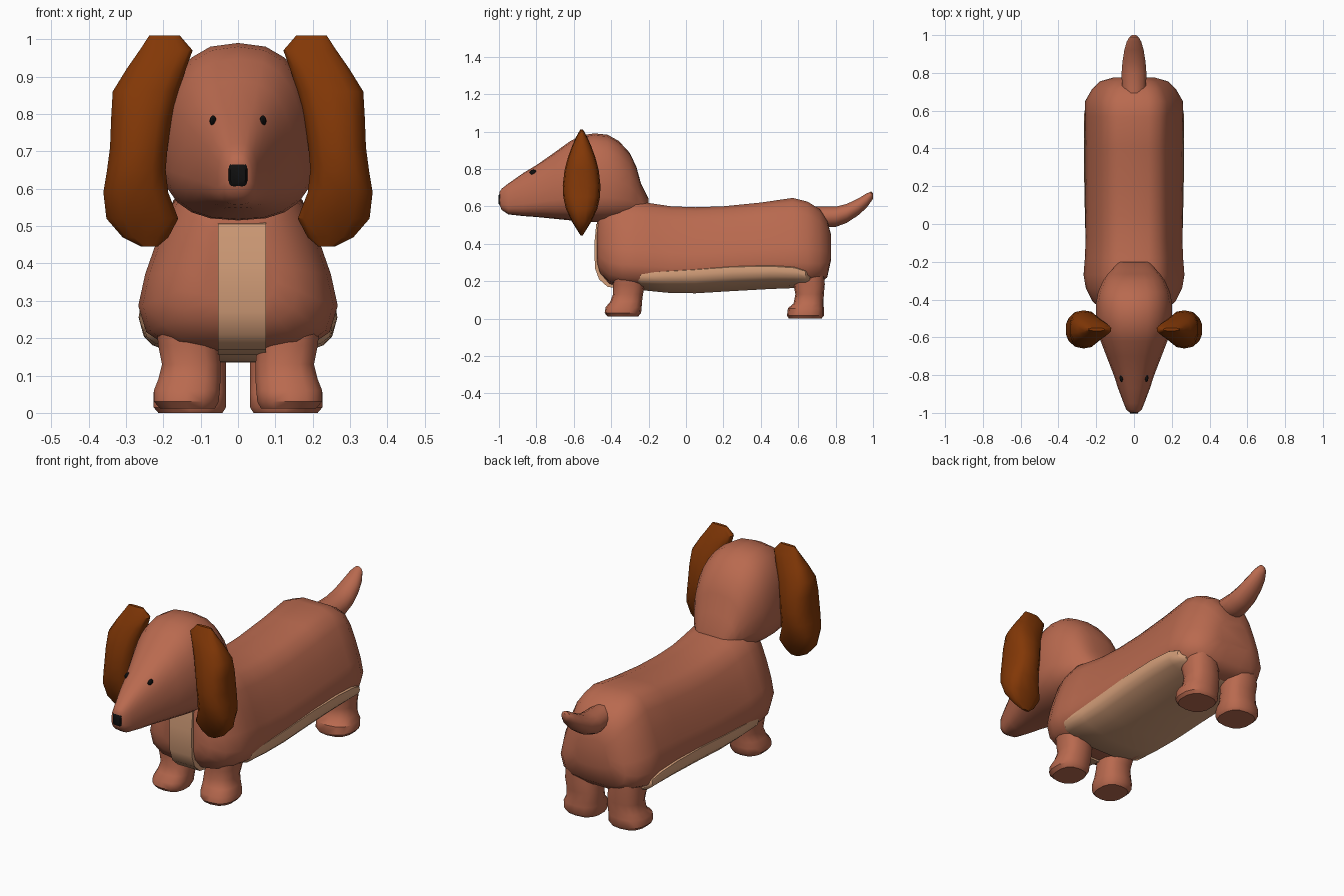
import bpy, bmesh, math
from mathutils import Vector
from mathutils.bvhtree import BVHTree


def material(name, r, g, b):
    m = bpy.data.materials.new(name)
    m.diffuse_color = (r, g, b, 1)
    return m


COAT = material("reddish brown coat", 0.485, 0.143, 0.078)
EAR = material("dark brown ear", 0.225, 0.039, 0.002)
TAN = material("tan belly", 0.67, 0.35, 0.195)
BLACK = material("black", 0.005, 0.005, 0.005)


def finish(bm, name, mat, angle=40):
    bmesh.ops.recalc_face_normals(bm, faces=bm.faces)
    me = bpy.data.meshes.new(name)
    bm.to_mesh(me)
    bm.free()
    ob = bpy.data.objects.new(name, me)
    bpy.context.collection.objects.link(ob)
    me.materials.append(mat)
    bpy.ops.object.select_all(action='DESELECT')
    ob.select_set(True)
    bpy.context.view_layer.objects.active = ob
    bpy.ops.object.shade_smooth_by_angle(angle=math.radians(angle))
    return ob


def loft(name, rings, mat):
    """Skin a list of closed rings and cap both ends."""
    bm = bmesh.new()
    loops = [[bm.verts.new(p) for p in ring] for ring in rings]
    n = len(loops[0])
    for a, b in zip(loops, loops[1:]):
        for i in range(n):
            j = (i + 1) % n
            bm.faces.new((a[i], a[j], b[j], b[i]))
    bm.faces.new(loops[0])
    bm.faces.new(loops[-1])
    return finish(bm, name, mat)


def oval(n=16, e=2.0):
    """Unit superellipse points."""
    pts = []
    for i in range(n):
        t = 2 * math.pi * (i + 0.5) / n
        c, s = math.cos(t), math.sin(t)
        pts.append((math.copysign(abs(c) ** (2 / e), c), math.copysign(abs(s) ** (2 / e), s)))
    return pts


def along_y(rows, e=2.0, n=16, mid=0.5):
    """Rings from rows of (y, z low, z high, half width)."""
    return [[(hw * u, y, lo + (hi - lo) * (mid + v * (1 - mid if v > 0 else mid)))
             for u, v in oval(n, e)] for y, lo, hi, hw in rows]


def along_z(rows, e=2.0, n=14, side=1):
    """Rings from rows of (z, x in, x out, y front, y back)."""
    return [[(side * ((x0 + x1) / 2 + (x1 - x0) / 2 * u), (y0 + y1) / 2 + (y1 - y0) / 2 * v, z)
             for u, v in oval(n, e)] for z, x0, x1, y0, y1 in rows]


def mirrored_section(half, rows):
    """Rings along y from a half section of (u, v) points."""
    full = half + [(-u, v) for u, v in reversed(half)]
    return [[(hw * u, y, lo + (hi - lo) * v) for u, v in full] for y, lo, hi, hw in rows]


# Long body: narrow back, wide low flanks
body_half = [(0.3, 1), (0.52, 0.955), (0.67, 0.835), (0.81, 0.645), (0.93, 0.45), (1, 0.27),
             (0.92, 0.12), (0.68, 0.03), (0.3, 0)]
body_rows = [(-0.475, 0.29, 0.52, 0.1), (-0.46, 0.24, 0.565, 0.16), (-0.41, 0.185, 0.61, 0.22),
             (-0.34, 0.165, 0.625, 0.255), (-0.27, 0.16, 0.63, 0.267), (-0.18, 0.155, 0.615, 0.26),
             (-0.08, 0.15, 0.60, 0.256), (0.05, 0.15, 0.595, 0.256), (0.2, 0.16, 0.60, 0.256),
             (0.4, 0.17, 0.62, 0.257), (0.57, 0.175, 0.645, 0.259), (0.65, 0.175, 0.625, 0.259),
             (0.715, 0.185, 0.585, 0.222), (0.755, 0.22, 0.525, 0.18), (0.775, 0.31, 0.45, 0.11)]
loft("body", mirrored_section(body_half, body_rows), COAT)

# Tan belly pad with a shallow keel
belly_half = [(0.9, 1), (0.985, 0.9), (1, 0.72), (0.97, 0.5), (0.88, 0.33), (0.6, 0.13), (0.25, 0)]
loft("belly", mirrored_section(belly_half, [
    (-0.27, 0.18, 0.24, 0.225), (-0.24, 0.152, 0.255, 0.252), (-0.1, 0.138, 0.265, 0.256),
    (0.05, 0.135, 0.275, 0.26), (0.25, 0.147, 0.29, 0.264), (0.45, 0.158, 0.293, 0.266),
    (0.58, 0.163, 0.283, 0.264), (0.64, 0.166, 0.262, 0.255), (0.662, 0.18, 0.24, 0.225)]), TAN)

# Tan chest strip, extruded sideways from its side profile
chest = [(-0.42, 0.53), (-0.48, 0.505), (-0.49, 0.4), (-0.487, 0.27), (-0.465, 0.21), (-0.42, 0.17),
         (-0.33, 0.155), (-0.33, 0.4)]
loft("chest_strip", [[(x, y, z) for y, z in chest] for x in (-0.053, 0.075)], TAN)

# Head, snout and neck in one skin
head_rows = [(-0.998, 0.61, 0.675, 0.022), (-0.985, 0.58, 0.695, 0.04), (-0.95, 0.557, 0.722, 0.055),
             (-0.87, 0.548, 0.778, 0.085), (-0.8, 0.543, 0.82, 0.108), (-0.7, 0.533, 0.89, 0.147),
             (-0.62, 0.525, 0.948, 0.178), (-0.56, 0.518, 0.98, 0.194), (-0.49, 0.515, 0.99, 0.204),
             (-0.42, 0.515, 0.983, 0.203), (-0.36, 0.52, 0.95, 0.192), (-0.3, 0.53, 0.885, 0.165),
             (-0.265, 0.54, 0.81, 0.14), (-0.24, 0.54, 0.72, 0.115), (-0.2, 0.54, 0.64, 0.085)]
head = loft("head", along_y(head_rows, e=2.5, n=22, mid=0.36), COAT)

# Tail rising to a blunt tip
loft("tail", along_y([(0.64, 0.52, 0.6, 0.05), (0.72, 0.485, 0.6, 0.066), (0.8, 0.488, 0.6, 0.068),
                      (0.86, 0.51, 0.615, 0.063), (0.92, 0.55, 0.643, 0.053), (0.965, 0.59, 0.67, 0.04),
                      (0.99, 0.625, 0.68, 0.025), (1.0, 0.64, 0.67, 0.01)], n=12), COAT)

for side, label in ((-1, "left"), (1, "right")):
    # Hanging ears, spindle shaped from the side
    ear = [(1.01, 0.155, 0.238, 0.008), (0.97, 0.12, 0.265, 0.03), (0.92, 0.138, 0.3, 0.052),
           (0.86, 0.158, 0.337, 0.074), (0.79, 0.175, 0.341, 0.092), (0.71, 0.187, 0.344, 0.101),
           (0.65, 0.192, 0.352, 0.098), (0.59, 0.185, 0.362, 0.085), (0.52, 0.158, 0.354, 0.053),
           (0.47, 0.185, 0.31, 0.022), (0.445, 0.215, 0.26, 0.006)]
    loft(label + "_ear", along_z([(z, a, b, -0.558 - h, -0.558 + h) for z, a, b, h in ear],
                                 e=2.6, side=side), EAR)
    # Short legs with wider paws
    loft(label + "_front_leg", along_z([
        (0.012, 0.06, 0.21, -0.42, -0.255), (0.03, 0.05, 0.227, -0.435, -0.24),
        (0.06, 0.047, 0.227, -0.43, -0.237), (0.09, 0.045, 0.215, -0.405, -0.235),
        (0.13, 0.045, 0.205, -0.39, -0.23), (0.18, 0.05, 0.215, -0.39, -0.22),
        (0.28, 0.06, 0.225, -0.39, -0.21)], e=2.5, side=side), COAT)
    loft(label + "_back_leg", along_z([
        (0.0, 0.04, 0.215, 0.55, 0.725), (0.015, 0.03, 0.228, 0.54, 0.737),
        (0.055, 0.03, 0.228, 0.545, 0.737), (0.08, 0.03, 0.21, 0.575, 0.735),
        (0.13, 0.03, 0.205, 0.585, 0.737), (0.18, 0.035, 0.212, 0.575, 0.742),
        (0.28, 0.05, 0.205, 0.57, 0.74)], e=2.5, side=side), COAT)
    # Eyes set on the head surface
    tree = BVHTree.FromObject(head, bpy.context.evaluated_depsgraph_get())
    hit, normal, _, _ = tree.ray_cast(Vector((side * 0.067, -2, 0.782)), Vector((0, 1, 0)))
    bm = bmesh.new()
    bmesh.ops.create_uvsphere(bm, u_segments=12, v_segments=8, radius=1)
    bmesh.ops.scale(bm, verts=bm.verts, vec=(0.009, 0.02, 0.014))
    bmesh.ops.translate(bm, verts=bm.verts, vec=hit)
    finish(bm, label + "_eye", BLACK)

# Nose on the snout tip
loft("nose", along_y([(-1.002, 0.613, 0.66, 0.02), (-0.996, 0.606, 0.668, 0.025),
                      (-0.975, 0.606, 0.668, 0.025)], e=5, n=16), BLACK)
